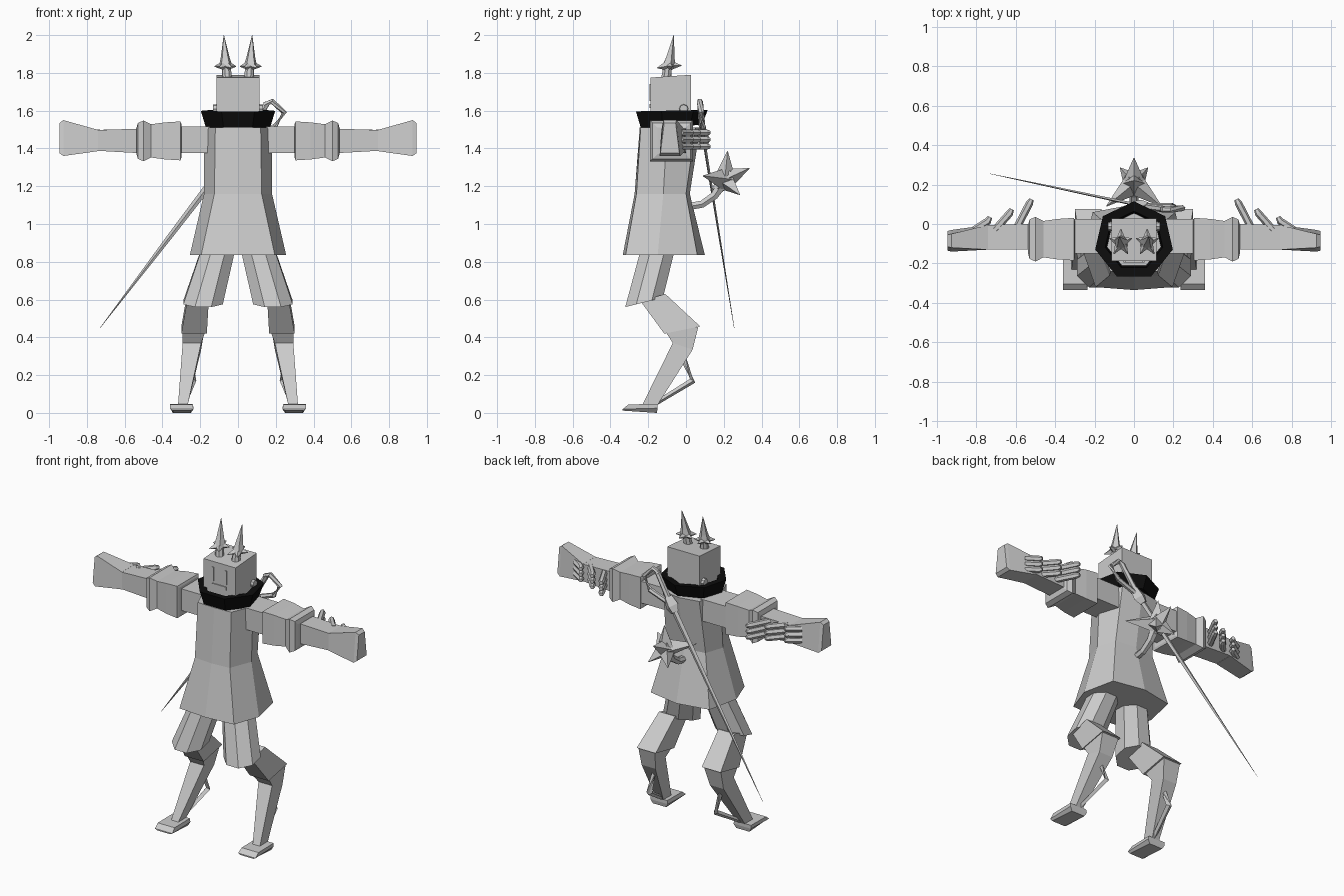
import bpy, bmesh, math
from mathutils import Vector

if "Cube" in bpy.data.objects:
    bpy.data.objects.remove(bpy.data.objects["Cube"])


def material(name, v):
    m = bpy.data.materials.new(name)
    m.diffuse_color = (v, v, v, 1)
    m.use_nodes = True
    m.node_tree.nodes["Principled BSDF"].inputs["Base Color"].default_value = m.diffuse_color
    return m


GREY = material("light grey", 0.6)
BLACK = material("black", 0.004)


def loft(name, rings, mat=GREY, side=1, closed=False):
    """Skin equal-length rings; side=-1 mirrors in x; closed joins last ring to first."""
    bm = bmesh.new()
    vs = [[bm.verts.new((p[0] * side, p[1], p[2])) for p in r] for r in rings]
    n = len(rings[0])
    pairs = list(zip(vs, vs[1:])) + ([(vs[-1], vs[0])] if closed else [])
    for a, b in pairs:
        for i in range(n):
            j = (i + 1) % n
            bm.faces.new((a[i], a[j], b[j], b[i]))
    if not closed:
        bm.faces.new(vs[0])
        bm.faces.new(vs[-1])
    bmesh.ops.recalc_face_normals(bm, faces=bm.faces)
    me = bpy.data.meshes.new(name)
    bm.to_mesh(me)
    bm.free()
    me.materials.append(mat)
    ob = bpy.data.objects.new(name, me)
    bpy.context.collection.objects.link(ob)
    return ob


def tube(name, pts, radii, n=6, side=1):
    """Faceted tube along a path, one radius per point."""
    pts = [Vector(p) for p in pts]
    rings = []
    for i, (p, r) in enumerate(zip(pts, radii)):
        d = pts[min(i + 1, len(pts) - 1)] - pts[max(i - 1, 0)]
        q = d.to_track_quat('Z', 'Y')
        rings.append([p + q @ Vector((r * math.cos(math.tau * k / n),
                                      r * math.sin(math.tau * k / n), 0)) for k in range(n)])
    return loft(name, rings, side=side)


def oval(cx, cy, cz, rx, ry, n, tilt=0, start=90):
    """Horizontal polygon ring; tilt raises it towards +y."""
    out = []
    for k in range(n):
        a = math.radians(start) + math.tau * k / n
        y = ry * math.sin(a)
        out.append((cx + rx * math.cos(a), cy + y, cz + tilt * y))
    return out


def rect_x(x, y0, y1, z0, z1, lean=0):
    return [(x, y0 + lean, z0), (x, y1, z0), (x, y1 + lean, z1), (x, y0, z1)]


def rect_z(x0, x1, front, back):
    """Four-corner ring from (y, z) of its front and back edge."""
    return [(x0, *front), (x1, *front), (x1, *back), (x0, *back)]


def box(name, x0, x1, y0, y1, z0, z1, side=1):
    return loft(name, [rect_z(x0, x1, (y0, z0), (y1, z0)),
                       rect_z(x0, x1, (y0, z1), (y1, z1))], side=side)


def star(name, centre, tips, radius, side=1):
    """Caltrop star: four-sided spikes from one centre."""
    c = Vector(centre)
    for i, t in enumerate(tips):
        tube(f"{name}_spike_{i}", [c, t], [radius, 0.002], 4, side)


# Coat: half sections mirrored to eight-sided rings
def coat_ring(z, half):
    return [(x, y, z) for x, y in half] + [(-x, y, z) for x, y in reversed(half[1:-1])]


loft("coat", [
    coat_ring(0.835, [(0, -0.335), (0.195, -0.32), (0.255, -0.15), (0.21, 0.06), (0, 0.10)]),
    coat_ring(1.16, [(0, -0.272), (0.125, -0.262), (0.18, -0.12), (0.14, 0.0), (0, 0.02)]),
    coat_ring(1.51, [(0, -0.245), (0.12, -0.24), (0.178, -0.1), (0.13, 0.05), (0, 0.075)])])

# Collar: seven-sided flared ring
CY = -0.085
loft("collar", [oval(0, CY, 1.515, 0.175, 0.17, 7, 0.06),
                oval(0, CY, 1.60, 0.202, 0.20, 7, 0.02),
                oval(0, CY, 1.595, 0.15, 0.15, 7, 0.02),
                oval(0, CY, 1.515, 0.14, 0.14, 7, 0.06)], BLACK, closed=True)

# Head, face plates and ear bolts
loft("head", [rect_z(-0.115, 0.115, (-0.188, 1.52), (0.025, 1.52)),
              rect_z(-0.115, 0.115, (-0.188, 1.775), (0.027, 1.79))])
box("mouth_plate", -0.05, 0.05, -0.194, -0.187, 1.615, 1.635)
for s, tag in ((1, "left"), (-1, "right")):
    box(f"{tag}_eye_slit", 0.04, 0.052, -0.194, -0.187, 1.65, 1.74, s)
    tube(f"{tag}_ear_bolt", [(0.11, -0.012, 1.61), (0.132, -0.012, 1.61)], [0.025, 0.022], 8, s)

    # Horns: stalk and spiked star
    tube(f"{tag}_horn_stalk", [(0.058, -0.105, 1.77), (0.063, -0.095, 1.85)], [0.028, 0.023], 8, s)
    ring = oval(0.067, -0.095, 1.832, 0.06, 0.07, 5, 0.1)
    star(f"{tag}_horn", (0.066, -0.092, 1.84), ring, 0.03, s)
    tube(f"{tag}_horn_tip", [(0.066, -0.092, 1.835), (0.068, -0.085, 1.88), (0.075, -0.065, 2.0)],
         [0.038, 0.025, 0.001], 5, s)

    # Arm: upper arm, gathered sleeve, forearm and flared hand
    loft(f"{tag}_upper_arm", [rect_x(0.12, -0.15, 0.025, 1.375, 1.515),
                              rect_x(0.32, -0.15, 0.025, 1.375, 1.515)], side=s)
    sleeve = [(0.30, 0.09), (0.305, 0.103), (0.385, 0.098), (0.46, 0.088),
              (0.50, 0.108), (0.53, 0.095), (0.537, 0.07)]
    loft(f"{tag}_sleeve", [rect_x(x, -0.077 - r * 1.05, -0.077 + r * 1.05, 1.44 - r, 1.44 + r)
                           for x, r in sleeve], side=s)
    loft(f"{tag}_forearm", [rect_x(0.52, -0.13, 0.0, 1.375, 1.505),
                            rect_x(0.75, -0.13, -0.005, 1.388, 1.497)], side=s)
    loft(f"{tag}_hand", [rect_x(0.74, -0.13, -0.005, 1.386, 1.498),
                         rect_x(0.925, -0.12, -0.03, 1.36, 1.55, -0.02),
                         rect_x(0.945, -0.115, -0.035, 1.375, 1.535, -0.02)], side=s)

    # Three rows of pipes raked inwards from the back of each forearm
    for row, z in enumerate((1.41, 1.447, 1.484)):
        for col, (bx, tx, ty) in enumerate(((0.60, 0.52, 0.125), (0.705, 0.62, 0.075),
                                            (0.81, 0.73, 0.035))):
            tube(f"{tag}_pipe_{row}_{col}", [(bx, -0.03, z), (tx + 0.01, ty - 0.02, z), (tx, ty, z)],
                 [0.019, 0.019, 0.012], 6, s)

    # Trouser leg
    loft(f"{tag}_trouser", [oval(0.095, -0.14, 0.90, 0.095, 0.10, 8, 0.1, 22.5),
                            oval(0.185, -0.222, 0.585, 0.113, 0.108, 8, 0.25, 22.5)], side=s)

    # Backward-bent thigh, shin and foot
    loft(f"{tag}_thigh", [rect_z(0.155, 0.27, (-0.24, 0.59), (-0.11, 0.63)),
                          rect_z(0.165, 0.30, (-0.115, 0.42), (0.075, 0.458))], side=s)
    loft(f"{tag}_shin", [rect_z(0.175, 0.295, (-0.105, 0.425), (0.065, 0.455)),
                         rect_z(0.195, 0.293, (-0.07, 0.37), (0.035, 0.335)),
                         rect_z(0.268, 0.318, (-0.235, 0.035), (-0.155, 0.035))], side=s)
    loft(f"{tag}_foot", [rect_z(0.25, 0.345, (-0.335, 0.012), (-0.155, 0.0)),
                         rect_z(0.235, 0.36, (-0.335, 0.02), (-0.15, 0.025)),
                         rect_z(0.24, 0.36, (-0.305, 0.045), (-0.15, 0.047))], side=s)
    tube(f"{tag}_heel_strut", [(0.24, -0.02, 0.30), (0.238, 0.035, 0.17), (0.285, -0.17, 0.045)],
         [0.018, 0.018, 0.012], 4, s)

# Tail: bent stem with a spiked star
tube("tail_stem", [(0, 0.0, 1.09), (0, 0.085, 1.105), (0, 0.15, 1.15), (0, 0.19, 1.21)],
     [0.022, 0.022, 0.024, 0.03])
star("tail_star", (0, 0.205, 1.235),
     [(0, 0.22, 1.385), (0, 0.335, 1.295), (0.14, 0.09, 1.255), (-0.14, 0.09, 1.255),
      (0.07, 0.285, 1.155), (-0.07, 0.285, 1.155), (0, 0.14, 1.15)], 0.06)

# Sword slung across the back: blade, guard block, grip and knuckle bow
tip, root = Vector((-0.73, 0.255, 0.45)), Vector((0.01, 0.098, 1.42))
along = (root - tip).normalized()
wide = along.cross(Vector((0, 1, 0))).normalized()
thick = along.cross(wide)


def diamond(p, w, t):
    return [p + wide * w, p + thick * t, p - wide * w, p - thick * t]


loft("sword_blade", [diamond(tip, 0.001, 0.001), diamond(tip.lerp(root, 0.5), 0.014, 0.005),
                     diamond(root, 0.022, 0.008)])
loft("sword_guard", [diamond(root, 0.03, 0.022), diamond(root + along * 0.04, 0.05, 0.03),
                     diamond(root + along * 0.10, 0.035, 0.025)])
tube("sword_grip", [root + along * 0.08, (0.155, 0.075, 1.64)], [0.018, 0.016])
tube("sword_knuckle_bow", [(0.14, 0.075, 1.63), (0.18, 0.073, 1.65), (0.245, 0.08, 1.59),
                           (0.195, 0.09, 1.515), (0.07, 0.09, 1.47)], [0.016] * 5)
